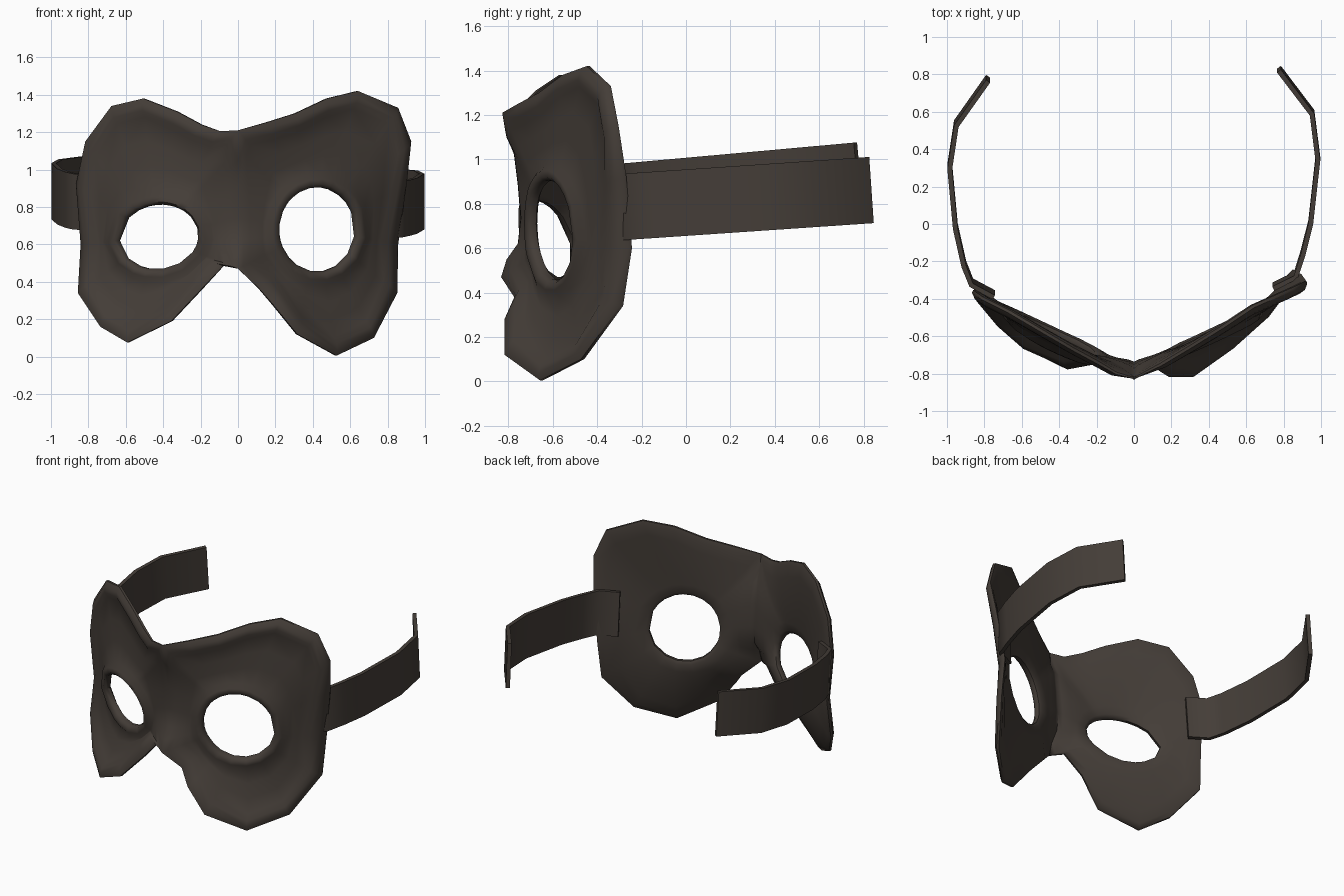
import bpy, bmesh, math

if "Cube" in bpy.data.objects:
    bpy.data.objects.remove(bpy.data.objects["Cube"])

leather = bpy.data.materials.new("dark brown leather")
leather.diffuse_color = (0.058, 0.047, 0.039, 1)
leather.use_nodes = True
leather.node_tree.nodes["Principled BSDF"].inputs["Base Color"].default_value = leather.diffuse_color


def finish(bm, name, thickness=0):
    me = bpy.data.meshes.new(name)
    bm.to_mesh(me)
    bm.free()
    ob = bpy.data.objects.new(name, me)
    bpy.context.collection.objects.link(ob)
    me.materials.append(leather)
    bpy.ops.object.select_all(action='DESELECT')
    bpy.context.view_layer.objects.active = ob
    ob.select_set(True)
    if thickness:
        mod = ob.modifiers.new("thickness", 'SOLIDIFY')
        mod.thickness, mod.offset = thickness, 0
        bpy.ops.object.modifier_apply(modifier=mod.name)
    bpy.ops.object.shade_smooth_by_angle(angle=math.radians(50))


# Mask outline of each half, from brow centre round to the nose (x, y, z)
right = [(.15, -.765, 1.25), (.31, -.67, 1.30), (.48, -.565, 1.38), (.645, -.455, 1.42),
         (.86, -.36, 1.33), (.93, -.325, 1.15), (.905, -.29, .92), (.86, -.265, .6),
         (.855, -.305, .34), (.73, -.48, .10), (.53, -.665, .005), (.32, -.825, .12),
         (.19, -.825, .28), (.11, -.775, .37)]
left = [(-.1, -.81, 1.205), (-.2, -.755, 1.24), (-.33, -.685, 1.31), (-.51, -.58, 1.38),
        (-.68, -.48, 1.34), (-.82, -.41, 1.15), (-.87, -.375, .92), (-.845, -.365, .6),
        (-.86, -.39, .34), (-.74, -.54, .16), (-.595, -.67, .075), (-.36, -.785, .19),
        (-.2, -.755, .36), (-.08, -.785, .485)]
bridge = [(0, -.84, .47), (0, -.815, .55), (0, -.765, .62), (0, -.75, .74), (0, -.765, .9),
          (0, -.785, 1.05), (0, -.82, 1.12), (0, -.835, 1.21)]
THICK = .032


def base_y(x):
    return -.78 + .46 * abs(x)


def add_half(bm, outline, centre, rx, rz, tilt, lean):
    cx, cz = centre
    columns = []
    for x, y, z in outline + bridge:
        # matching point on the tilted oval eye hole
        a = math.atan2(z - cz, x - cx)
        b = a - tilt
        r = 1 / math.hypot(math.cos(b) / rx, math.sin(b) / rz)
        hx, hz = cx + r * math.cos(a), cz + r * math.sin(a)
        length = math.hypot(x - hx, z - hz)
        roll = 0 if x == 0 else .018
        # upper part of the eye hole leans forward
        push = lean * min(1, max(0, (hz - cz + .6 * rz) / (1.6 * rz)))
        t2, t3 = .10 / length, 1 - .075 / length
        mids = [t2, t2 + (t3 - t2) * .33, t2 + (t3 - t2) * .67, t3]
        # (fraction towards the hole, offset along the backward direction)
        front = [(0, .008), (.03 / length, -roll * .8), (.065 / length, -roll)]
        front += [(t, 0) for t in mids]
        front += [(1 - .045 / length, -.025), (1 - .015 / length, -.022), (1, -.004)]
        back = [(1, THICK * .6), (1 - .02 / length, THICK)]
        back += [(t, THICK) for t in reversed(mids)]
        back += [(.03 / length, THICK), (0, THICK * .75)]
        col = []
        for t, off in front + back:
            px, pz = x + (hx - x) * t, z + (hz - z) * t
            py = base_y(px) + (y - base_y(x)) * (1 - t) ** 1.7 - push * t ** 1.5
            nx = -.42 * max(-1, min(1, px / .15))
            # the shell is thinner at the bridge
            off *= min(1, .65 + abs(px) * 2) if off > .01 else 1
            col.append(bm.verts.new((px + nx * off, py + .9 * off, pz)))
        columns.append(col)
    for i, c in enumerate(columns):
        d = columns[(i + 1) % len(columns)]
        on_seam = len(outline) <= i < len(columns) - 1
        for j in range(len(c)):
            k = (j + 1) % len(c)
            # no wall where both halves meet at the bridge
            if k == 0 and on_seam:
                continue
            bm.faces.new((c[j], d[j], d[k], c[k]))


# Mask shell with rolled rim and raised eye lips
bm = bmesh.new()
add_half(bm, right, (.425, .68), .206, .226, 0, .03)
add_half(bm, left, (-.425, .64), .215, .172, .12, .085)
bmesh.ops.remove_doubles(bm, verts=bm.verts, dist=.0005)
bmesh.ops.recalc_face_normals(bm, faces=bm.faces)
finish(bm, "mask_shell")


# Side straps: a path seen from above, swept upwards with a slight rise to the back
def strap(name, path, z0, slope):
    bm = bmesh.new()
    rows = []
    for x, y in path:
        z = z0 + slope * (y + .3)
        rows.append((bm.verts.new((x, y, z)), bm.verts.new((x, y - .3 * slope, z + .298))))
    for (a, b), (c, d) in zip(rows, rows[1:]):
        bm.faces.new((a, c, d, b))
    finish(bm, name, .026)


strap("right_strap", [(.745, -.325), (.865, -.265), (.905, -.14), (.945, .02),
                      (.983, .36), (.952, .605), (.775, .838)], .635, .068)
strap("left_strap", [(-.75, -.365), (-.87, -.30), (-.91, -.2), (-.955, 0),
                     (-.985, .32), (-.95, .55), (-.78, .79)], .68, .09)
